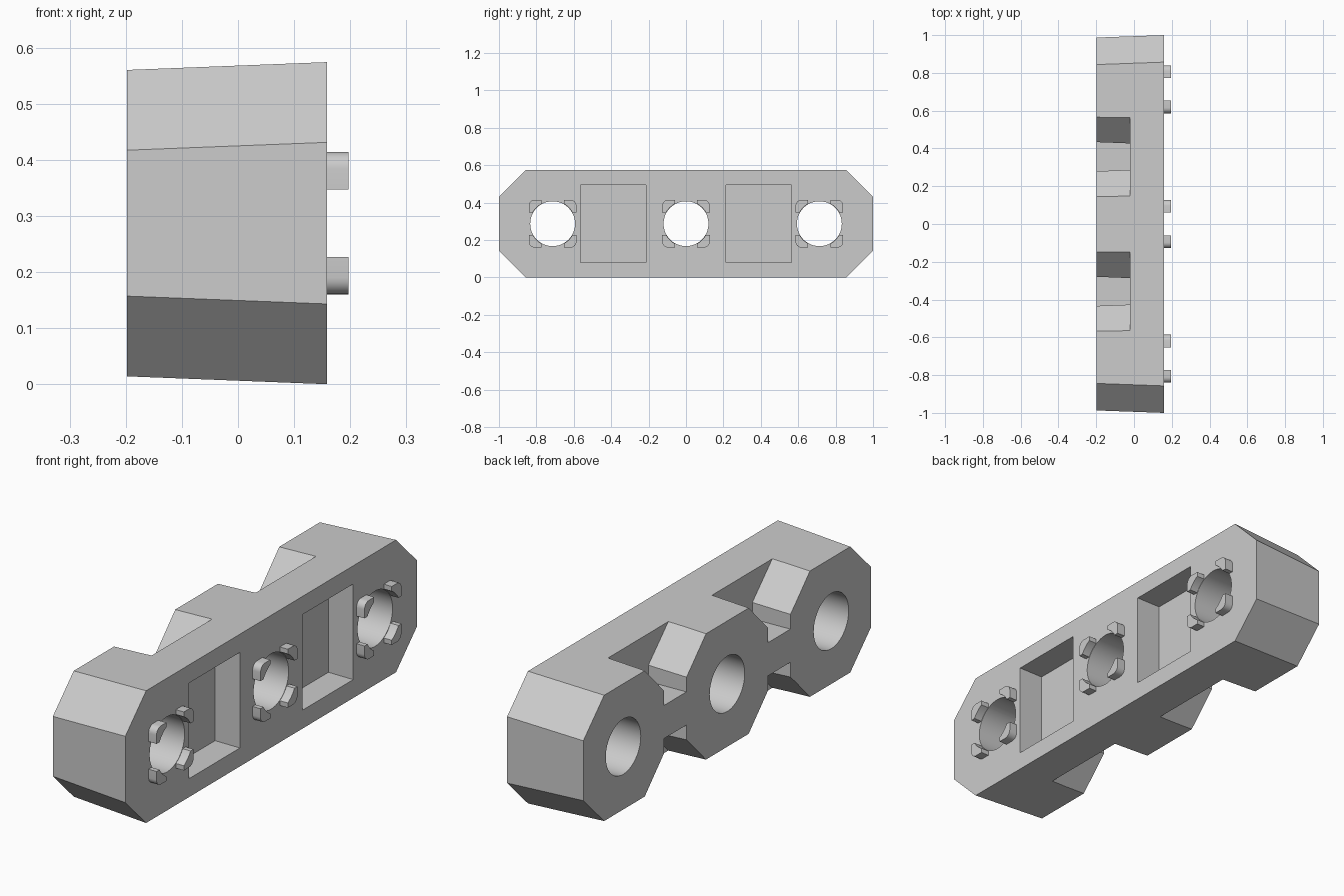
import bpy, bmesh, math

if "Cube" in bpy.data.objects:
    bpy.data.objects.remove(bpy.data.objects["Cube"])

X_BACK, X_STEP, X_FRONT, X_TIP = -0.198, -0.02, 0.159, 0.197
ZC = 0.287                      # height of the hole axes
HOLES = (-0.713, 0.0, 0.713)


def loft(bm, x0, prof0, x1, prof1):
    """Closed prism along x between two (y, z) profiles."""
    a = [bm.verts.new((x0, y, z)) for y, z in prof0]
    b = [bm.verts.new((x1, y, z)) for y, z in prof1]
    n = len(a)
    bm.faces.new(a)
    bm.faces.new(b[::-1])
    for i in range(n):
        j = (i + 1) % n
        bm.faces.new((a[i], b[i], b[j], a[j]))


def finish(bm, name):
    bmesh.ops.recalc_face_normals(bm, faces=bm.faces)
    me = bpy.data.meshes.new(name)
    bm.to_mesh(me)
    bm.free()
    ob = bpy.data.objects.new(name, me)
    bpy.context.collection.objects.link(ob)
    return ob


def octagon(hy, hz, c):
    return [(hy, ZC - hz + c), (hy, ZC + hz - c), (hy - c, ZC + hz), (-hy + c, ZC + hz),
            (-hy, ZC + hz - c), (-hy, ZC - hz + c), (-hy + c, ZC - hz), (hy - c, ZC - hz)]


def circle(y, r, n=48):
    return [(y + r * math.cos(2 * math.pi * i / n), ZC + r * math.sin(2 * math.pi * i / n))
            for i in range(n)]


def rect(y0, y1, z0, z1):
    return [(y0, z0), (y1, z0), (y1, z1), (y0, z1)]


# bar body with a slight taper towards the back
bm = bmesh.new()
loft(bm, X_BACK, octagon(0.987, 0.273, 0.143), X_FRONT, octagon(1.0, 0.287, 0.143))
body = finish(bm, "bar_body")


# notches between the octagonal bosses, above and below each bridge
def notch(yc, side, grow):
    w = 0.07 + grow
    zs = (0.072, 0.143 - grow, 0.343)
    half = (w, w, w + 0.2 + grow * 0.2)
    pts = [(yc + h, ZC + side * z) for h, z in zip(half, zs)]
    return pts + [(2 * yc - y, z) for y, z in reversed(pts)]


bm = bmesh.new()
for yc in (-0.3565, 0.3565):
    for side in (-1, 1):
        loft(bm, X_STEP, notch(yc, side, 0.0), X_BACK - 0.05, notch(yc, side, 0.009))
notches = finish(bm, "notch_cutter")

# through holes
bm = bmesh.new()
for y in HOLES:
    loft(bm, -0.3, circle(y, 0.12), 0.3, circle(y, 0.12))
holes = finish(bm, "hole_cutter")

# rectangular pockets in the front face
bm = bmesh.new()
for y0, y1 in ((0.214, 0.563), (-0.563, -0.214)):
    p = rect(y0, y1, 0.08, 0.495)
    loft(bm, 0.04, p, 0.3, p)
pockets = finish(bm, "pocket_cutter")

bpy.context.view_layer.objects.active = body
for cutter in (notches, holes, pockets):
    cutter.hide_render = True
    mod = body.modifiers.new(cutter.name, 'BOOLEAN')
    mod.operation = 'DIFFERENCE'
    mod.solver = 'EXACT'
    mod.object = cutter
    bpy.ops.object.modifier_apply(modifier=mod.name)
    bpy.data.objects.remove(cutter)

# four small corner claws around every hole
R, INNER, OUTER, FIL = 0.122, 0.06, 0.127, 0.03
a0 = math.asin(INNER / R)
claw = []
for i in range(9):
    a = a0 + (math.pi / 2 - 2 * a0) * i / 8
    claw.append((R * math.cos(a), R * math.sin(a)))
claw.append((INNER, OUTER))
for i in range(7):
    a = math.pi / 2 * (1 - i / 6)
    claw.append((OUTER - FIL + FIL * math.cos(a), OUTER - FIL + FIL * math.sin(a)))
claw.append((OUTER, INNER))

bm = bmesh.new()
for yc in HOLES:
    for sy in (-1, 1):
        for sz in (-1, 1):
            p = [(yc + sy * y, ZC + sz * z) for y, z in claw]
            loft(bm, X_FRONT - 0.002, p, X_TIP, p)
claws = finish(bm, "corner_claws")

# smooth round parts, keep sharp edges
for ob in (body, claws):
    bpy.ops.object.select_all(action='DESELECT')
    ob.select_set(True)
    bpy.context.view_layer.objects.active = ob
    bpy.ops.object.shade_smooth_by_angle(angle=math.radians(30))
